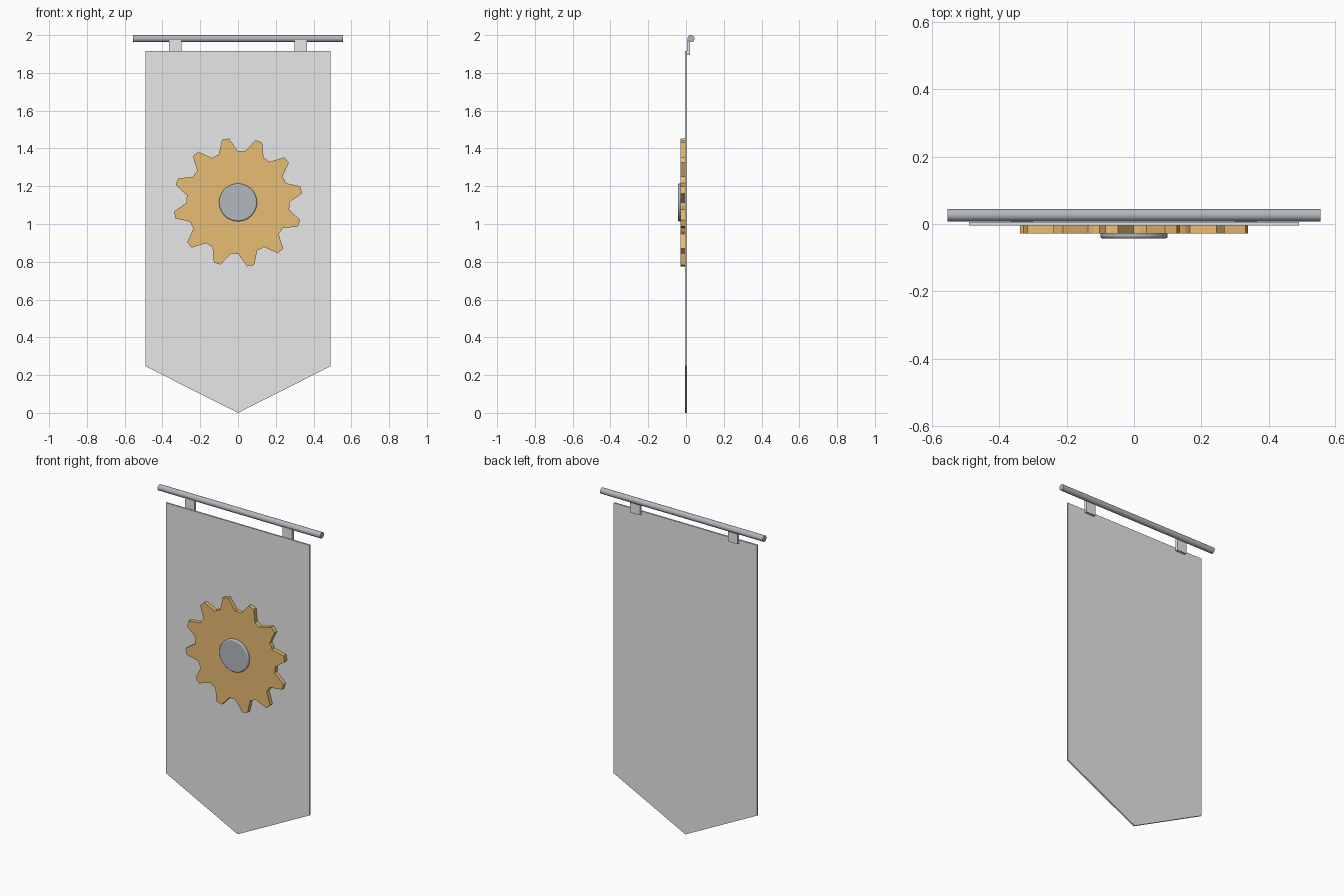
import bpy
import bmesh
from math import cos, sin, radians, pi

cube = bpy.data.objects.get("Cube")
if cube:
    bpy.data.objects.remove(cube, do_unlink=True)


def material(name, rgb):
    mat = bpy.data.materials.new(name)
    mat.use_nodes = True
    mat.diffuse_color = (*rgb, 1)
    mat.node_tree.nodes["Principled BSDF"].inputs["Base Color"].default_value = (*rgb, 1)
    return mat


cloth = material("pale grey cloth", (0.8, 0.8, 0.8))
brass = material("brass", (0.86, 0.54, 0.18))
steel = material("blue grey steel", (0.45, 0.48, 0.52))


def plate(name, outline, y_front, y_back, mat):
    """Extrude an (x, z) outline from front to back."""
    bm = bmesh.new()
    face = bm.faces.new([bm.verts.new((x, y_front, z)) for x, z in outline])
    moved = bmesh.ops.extrude_face_region(bm, geom=[face], use_keep_orig=True)["geom"]
    verts = [v for v in moved if isinstance(v, bmesh.types.BMVert)]
    bmesh.ops.translate(bm, verts=verts, vec=(0, y_back - y_front, 0))
    bmesh.ops.recalc_face_normals(bm, faces=bm.faces)
    mesh = bpy.data.meshes.new(name)
    bm.to_mesh(mesh)
    bm.free()
    obj = bpy.data.objects.new(name, mesh)
    bpy.context.collection.objects.link(obj)
    mesh.materials.append(mat)
    return obj


def cylinder(name, radius, depth, location, rotation, mat, sides, bevel=0):
    bpy.ops.mesh.primitive_cylinder_add(vertices=sides, radius=radius, depth=depth,
                                        location=location, rotation=rotation)
    obj = bpy.context.object
    obj.name = name
    obj.data.materials.append(mat)
    if bevel:
        mod = obj.modifiers.new("rounded rim", "BEVEL")
        mod.width = bevel
        mod.segments = 3
    bpy.ops.object.shade_smooth_by_angle(angle=radians(40))
    return obj


# Hanging cloth with a pointed lower edge
plate("banner_cloth", [(-0.49, 1.915), (-0.49, 0.247), (0, 0), (0.49, 0.247), (0.49, 1.915)],
      -0.004, 0.006, cloth)

# Loops joining the cloth to the rod
for side, label in ((-1, "right"), (1, "left")):
    x = side * 0.333
    plate(label + "_tab", [(x - 0.033, 1.895), (x + 0.033, 1.895),
                           (x + 0.033, 1.975), (x - 0.033, 1.975)], 0.004, 0.021, cloth)

# Horizontal rod
cylinder("hanging_rod", 0.0185, 1.11, (0, 0.0265, 1.9815), (0, pi / 2, 0), steel, 32)

# Twelve-toothed gear: each tooth has a narrow tip and a flat root beside it
centre_z = 1.114
teeth = 12
outline = []
for i in range(teeth):
    tip = 101.2 + i * 360 / teeth
    for offset, radius in ((-3.1, 0.342), (3.1, 0.342), (11, 0.272), (15, 0.274), (19, 0.272)):
        a = radians(tip + offset)
        outline.append((radius * cos(a), centre_z + radius * sin(a)))
plate("gear", outline, -0.028, 0.0055, brass)

# Round hub cap with a softened rim
cylinder("gear_hub", 0.1, 0.03, (0, -0.028, centre_z), (pi / 2, 0, 0), steel, 48, 0.007)
